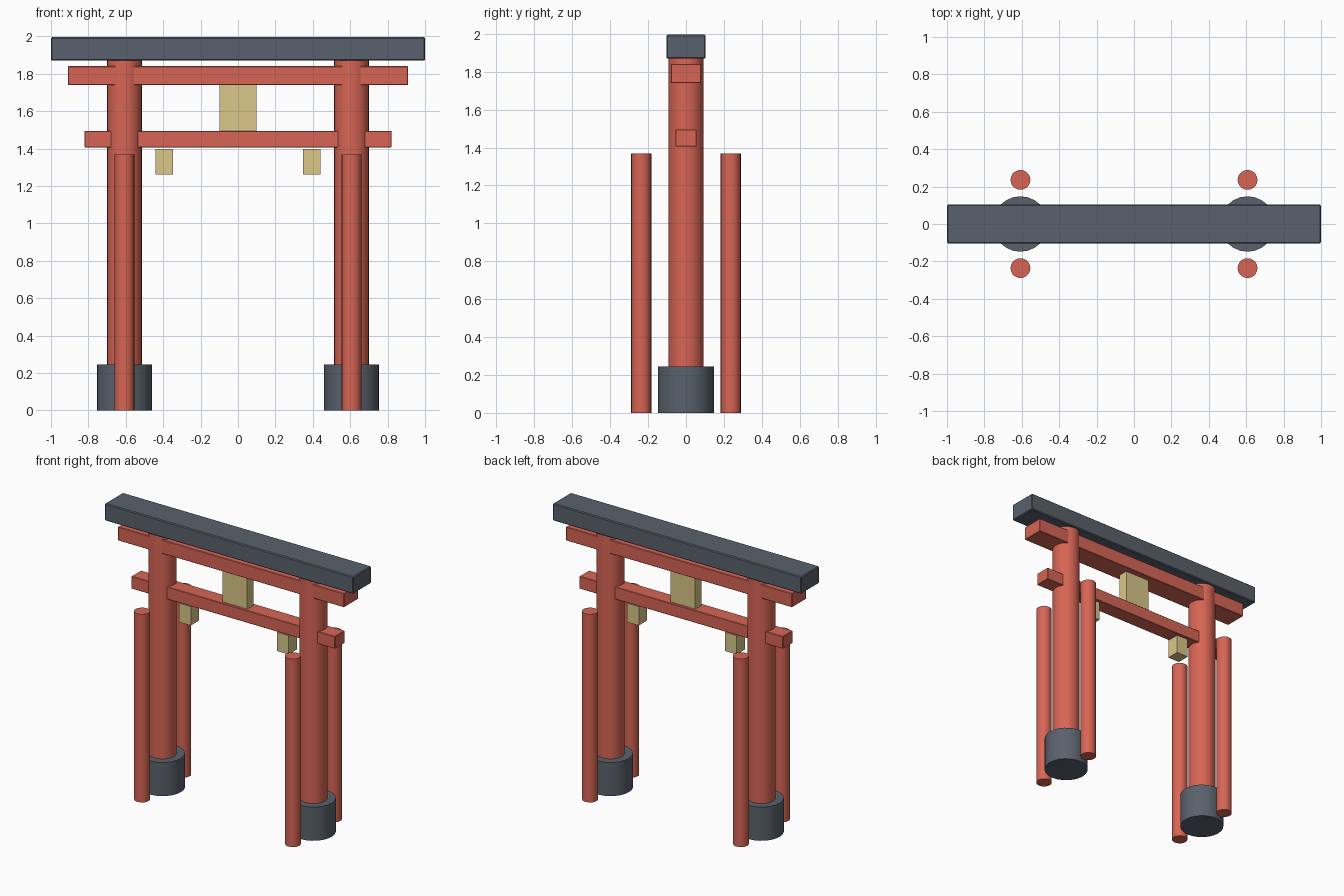
import bpy

if "Cube" in bpy.data.objects:
    bpy.data.objects.remove(bpy.data.objects["Cube"])


def material(name, rgb):
    m = bpy.data.materials.new(name)
    m.diffuse_color = (*rgb, 1)
    m.use_nodes = True
    m.node_tree.nodes["Principled BSDF"].inputs["Base Color"].default_value = m.diffuse_color
    return m


RED = material("red_paint", (0.68, 0.13, 0.09))
SLATE = material("dark_slate", (0.10, 0.12, 0.15))
STRAW = material("pale_gold", (0.70, 0.57, 0.25))


def box(name, x, half_x, half_y, z0, z1, mat, bevel=0.0):
    bpy.ops.mesh.primitive_cube_add(size=1, location=(x, 0, (z0 + z1) / 2))
    ob = bpy.context.object
    ob.name = name
    ob.scale = (half_x * 2, half_y * 2, z1 - z0)
    bpy.ops.object.transform_apply(location=False, rotation=False, scale=True)
    ob.data.materials.append(mat)
    if bevel:
        mod = ob.modifiers.new("soft_edges", 'BEVEL')
        mod.width = bevel
        mod.segments = 1


def column(name, x, y, r, z0, z1, mat, sides):
    bpy.ops.mesh.primitive_cylinder_add(vertices=sides, radius=r, depth=z1 - z0,
                                        location=(x, y, (z0 + z1) / 2))
    ob = bpy.context.object
    ob.name = name
    ob.data.materials.append(mat)
    bpy.ops.object.shade_smooth_by_angle(angle=0.6)


# Horizontal beams
box("top_lintel", 0, 1.0, 0.104, 1.87, 1.995, SLATE, 0.006)
box("upper_beam", 0, 0.91, 0.08, 1.74, 1.84, RED, 0.003)
box("lower_beam", 0, 0.82, 0.056, 1.405, 1.495, RED, 0.003)

# Central blank plaque between the beams
box("centre_plaque", 0, 0.10, 0.037, 1.49, 1.745, STRAW)

for side, s in (("left", -1), ("right", 1)):
    # Main pillar standing in a stone footing
    column(f"{side}_footing", s * 0.607, 0, 0.148, 0, 0.245, SLATE, 24)
    column(f"{side}_pillar", s * 0.607, 0, 0.093, 0.02, 1.875, RED, 24)
    # Shorter support posts in front and behind
    for end, e in (("front", -1), ("back", 1)):
        column(f"{side}_{end}_post", s * 0.607, e * 0.236, 0.053, 0, 1.368, RED, 20)
    # Small hanging lantern block
    box(f"{side}_lantern", s * 0.394, 0.047, 0.047, 1.26, 1.397, STRAW)
